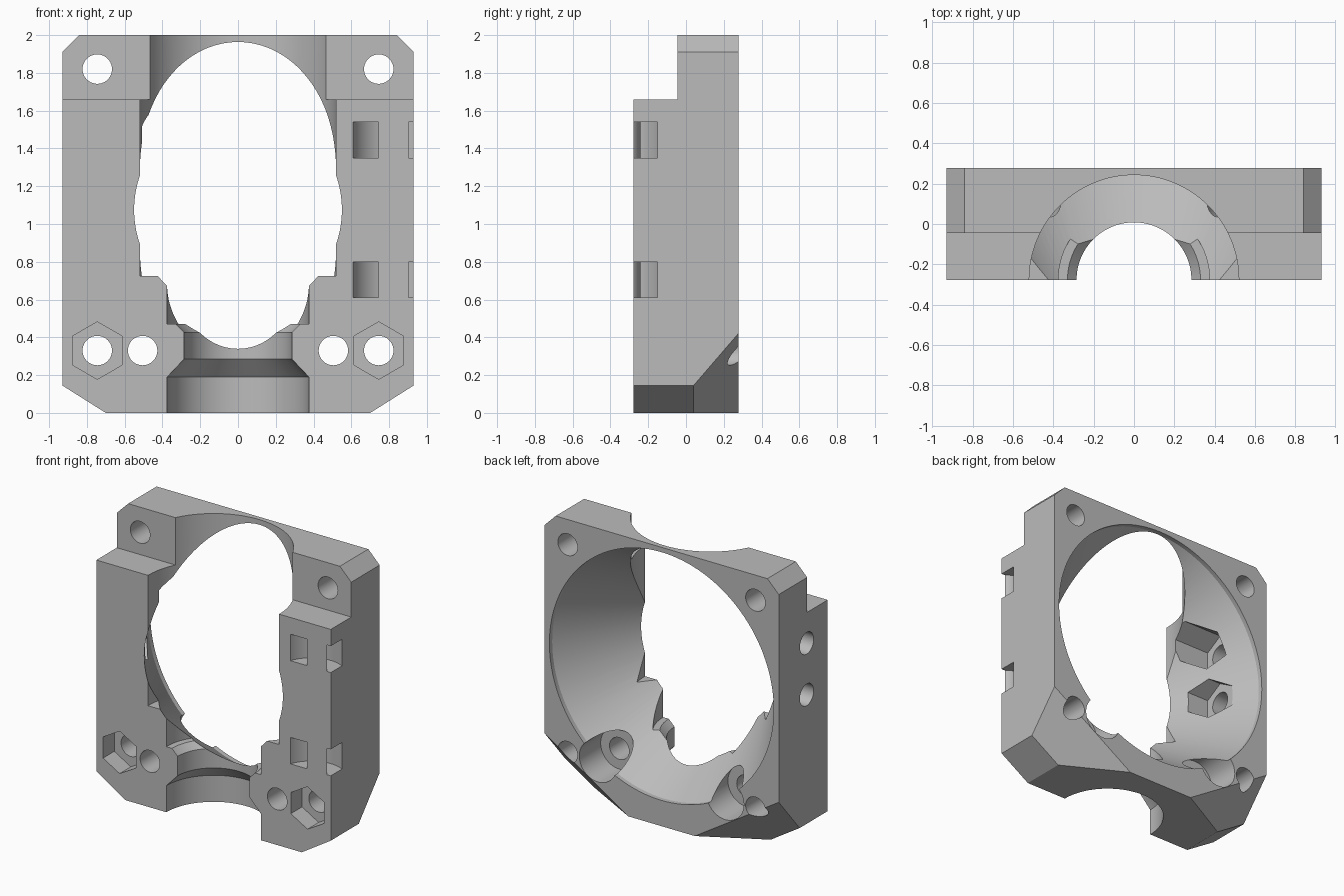
import bpy, bmesh, math
from mathutils import Vector, Matrix

cube = bpy.data.objects.get("Cube")
if cube:
    bpy.data.objects.remove(cube, do_unlink=True)

D = 0.277          # half depth
FAN_Z = 1.075      # height of the fan axis
AXES = {"X": Matrix.Rotation(math.pi / 2, 4, "Y"),
        "Y": Matrix.Rotation(-math.pi / 2, 4, "X"),
        "Z": Matrix.Identity(4)}

grey = bpy.data.materials.new("plain grey")
grey.use_nodes = True
grey.diffuse_color = (0.5, 0.5, 0.5, 1)
grey.node_tree.nodes["Principled BSDF"].inputs["Base Color"].default_value = (0.5, 0.5, 0.5, 1)


def make(name, bm):
    bmesh.ops.recalc_face_normals(bm, faces=bm.faces)
    mesh = bpy.data.meshes.new(name)
    bm.to_mesh(mesh)
    bm.free()
    mesh.materials.append(grey)
    obj = bpy.data.objects.new(name, mesh)
    bpy.context.collection.objects.link(obj)
    return obj


def revolve(name, profile, axis, origin, sides=96, turn=0.0):
    """Closed solid from (radius, height) pairs turned about an axis."""
    bm = bmesh.new()
    rings = []
    for r, h in profile:
        rings.append([bm.verts.new((r * math.cos(a), r * math.sin(a), h))
                      for a in (turn + math.tau * i / sides for i in range(sides))])
    for low, high in zip(rings, rings[1:]):
        for i in range(sides):
            j = (i + 1) % sides
            bm.faces.new((low[i], low[j], high[j], high[i]))
    bm.faces.new(rings[0])
    bm.faces.new(rings[-1])
    bm.transform(Matrix.Translation(origin) @ AXES[axis])
    return make(name, bm)


def rod(name, r, start, end, axis, origin, sides=40, turn=0.0):
    return revolve(name, [(r, start), (r, end)], axis, origin, sides, turn)


def cut(target, tool, operation="DIFFERENCE"):
    mod = target.modifiers.new(tool.name, "BOOLEAN")
    mod.operation = operation
    mod.solver = "EXACT"
    mod.object = tool
    bpy.context.view_layer.objects.active = target
    bpy.ops.object.modifier_apply(modifier=mod.name)
    bpy.data.objects.remove(tool, do_unlink=True)


# Block with chamfered corners
half = [(0.70, 0), (0.93, 0.145), (0.93, 1.91), (0.84, 2)]
outline = half + [(-x, z) for x, z in reversed(half)]
bm = bmesh.new()
face = bm.faces.new([bm.verts.new((x, -D, z)) for x, z in outline])
swept = bmesh.ops.extrude_face_region(bm, geom=[face])["geom"]
bmesh.ops.translate(bm, vec=(0, 2 * D, 0),
                    verts=[v for v in swept if isinstance(v, bmesh.types.BMVert)])

# Slanted facets on the lower back corners
a, b, c = Vector((0.70, 0.04, 0)), Vector((0.93, 0.04, 0.145)), Vector((0.93, D, 0.42))
normal = (c - a).cross(b - a)
for s in (1, -1):
    flip = Vector((s, 1, 1))
    bmesh.ops.bisect_plane(bm, geom=bm.verts[:] + bm.edges[:] + bm.faces[:], dist=1e-5,
                           plane_co=a * flip, plane_no=normal * flip, clear_outer=True)
    bmesh.ops.holes_fill(bm, edges=[e for e in bm.edges if e.is_boundary], sides=0)
body = make("mount_body", bm)

# Step across the upper front
bm = bmesh.new()
bmesh.ops.create_cube(bm, size=1)
bm.transform(Matrix.Translation((0, -0.545, 2.16)) @ Matrix.Diagonal((3, 1, 1, 1)))
cut(body, make("top_step", bm))

# Round fan duct narrowing to the front
cut(body, revolve("fan_duct", [(0.537, -0.297), (0.89, 0.245), (0.89, 0.4)], "Y", (0, 0, FAN_Z), 128))

# Upright half-round seat with a narrow neck
seat = [(0.375, -0.1), (0.375, 0.19), (0.285, 0.285), (0.285, 0.425), (0.33, 0.47),
        (0.375, 0.47), (0.375, 0.725), (0.52, 0.725), (0.52, 2.1)]
cut(body, revolve("barrel_seat", seat, "Z", (0, -D, 0), 128))

for s in (1, -1):
    # Corner bolt holes with hexagonal nut pockets at the lower front
    for z in (0.33, 1.82):
        cut(body, rod("bolt_hole", 0.078, -0.5, 0.5, "Y", (s * 0.745, 0, z)))
    cut(body, rod("nut_pocket", 0.152, -0.5, -0.15, "Y", (s * 0.745, 0, 0.33), 6, math.pi / 6))
    # Clamp screw holes, counterbored from the back
    cut(body, rod("clamp_hole", 0.078, -0.5, 0.5, "Y", (s * 0.505, 0, 0.33)))
    cut(body, rod("clamp_bore", 0.148, 0.035, 0.5, "Y", (s * 0.505, 0, 0.33)))

# Side screw holes with nut traps inside the duct
for z in (1.07, 1.44):
    cut(body, rod("side_hole", 0.078, -1.1, -0.5, "X", (0, -0.04, z)))
    cut(body, rod("side_nut_trap", 0.15, -0.79, -0.4, "X", (0, -0.04, z), 6))

# Curved cable tie channels around one front edge
for z in (0.705, 1.445):
    ring = rod("tie_channel", 0.224, -0.095, 0.095, "Z", (0.822, -0.347, z), 64)
    cut(ring, rod("tie_core", 0.106, -0.2, 0.2, "Z", (0.822, -0.347, z), 64))
    cut(body, ring)

bpy.ops.object.select_all(action="DESELECT")
body.select_set(True)
bpy.context.view_layer.objects.active = body
bpy.ops.object.shade_smooth_by_angle(angle=math.radians(25))
